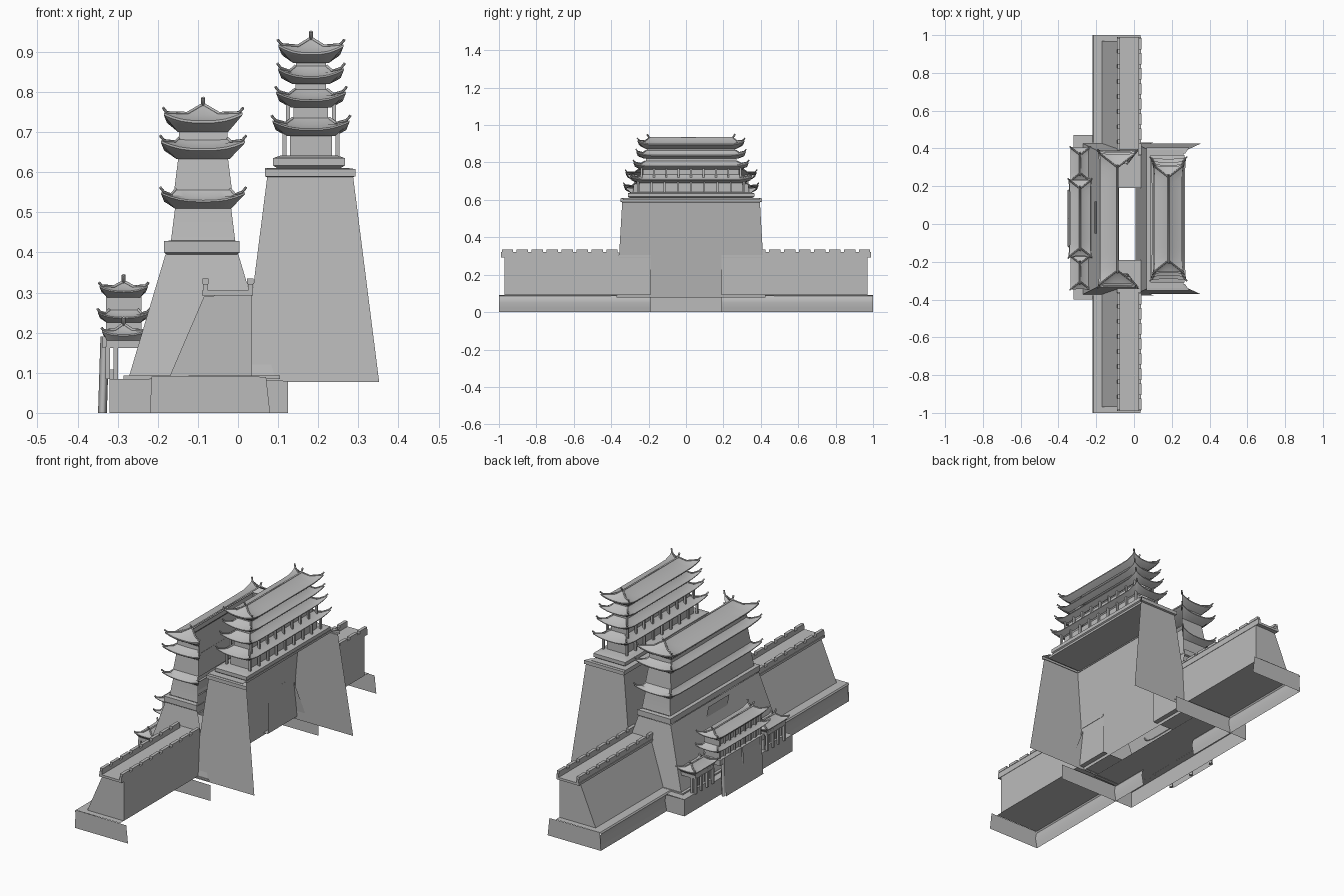
import bpy
import math

if "Cube" in bpy.data.objects:
    bpy.data.objects.remove(bpy.data.objects["Cube"], do_unlink=True)

stone = bpy.data.materials.new("grey_stone")
stone.use_nodes = True
GREY = (0.5, 0.5, 0.5, 1)
stone.diffuse_color = GREY
bsdf = next(n for n in stone.node_tree.nodes if n.type == 'BSDF_PRINCIPLED')
bsdf.inputs["Base Color"].default_value = GREY
bsdf.inputs["Roughness"].default_value = 0.8
made = []
CY = 0.027  # shared centre line of the towers


def mesh(name, verts, faces):
    me = bpy.data.meshes.new(name)
    me.from_pydata(verts, [], faces)
    me.materials.append(stone)
    ob = bpy.data.objects.new(name, me)
    bpy.context.collection.objects.link(ob)
    made.append(ob)
    return ob


def box(name, x0, x1, y0, y1, z0, z1):
    v = [(x, y, z) for x in (x0, x1) for y in (y0, y1) for z in (z0, z1)]
    return mesh(name, v, [(0, 1, 3, 2), (4, 6, 7, 5), (0, 4, 5, 1),
                          (2, 3, 7, 6), (0, 2, 6, 4), (1, 5, 7, 3)])


def sheet(name, profile, y0, y1):
    """Open x-z profile swept along y."""
    v = [(x, y, z) for x, z in profile for y in (y0, y1)]
    f = [(2 * i, 2 * i + 1, 2 * i + 3, 2 * i + 2) for i in range(len(profile) - 1)]
    return mesh(name, v, f)


def plate(name, profile, y):
    """Flat upright panel across the model."""
    return mesh(name, [(x, y, z) for x, z in profile], [tuple(range(len(profile)))])


def loft(name, cx, cy, rings, back=True, top=False):
    """Stack of rectangles (half x, half y, z, corner lift); back=False leaves +x open."""
    n = 10
    verts, faces = [], []
    for hx, hy, z, lift in rings:
        for i in range(4 * n):
            side, step = divmod(i, n)
            t = math.sin((2 * step / n - 1) * math.pi / 2)
            k = abs(t) ** (3 if side % 2 == 0 else 14)
            px, py = hx + 0.4 * lift * k, hy + 0.4 * lift * k
            x, y = [(-t * px, -py), (-px, t * py), (t * px, py), (px, -t * py)][side]
            verts.append((cx + x, cy + y, z + lift * k))
    for r in range(len(rings) - 1):
        for i in range(4 * n if back else 3 * n):
            j = (i + 1) % (4 * n)
            a, b = r * 4 * n, (r + 1) * 4 * n
            faces.append((a + i, b + i, b + j, a + j))
    if top:
        a = (len(rings) - 1) * 4 * n
        faces.append(tuple(range(a + 4 * n - 1, a - 1, -1)))
    return mesh(name, verts, faces)


def tube(name, points, radius):
    cu = bpy.data.curves.new(name, 'CURVE')
    cu.dimensions = '3D'
    cu.bevel_depth, cu.bevel_resolution, cu.use_fill_caps = radius, 0, True
    sp = cu.splines.new('POLY')
    sp.points.add(len(points) - 1)
    for p, co in zip(sp.points, points):
        p.co = (*co, 1)
    cu.materials.append(stone)
    ob = bpy.data.objects.new(name, cu)
    bpy.context.collection.objects.link(ob)


def roof(name, cx, cy, body, eave, z, height, upper=None, lift=0.02, back=True):
    """Curved eaves; upper=None gives a ridge, otherwise the next storey's half sizes."""
    bx, by = body
    ex, ey = eave
    drop = 0.42 * height
    if upper:
        ux, uy = upper
    else:
        ux, uy = 0.003, ey - 0.75 * ex
    mx, my = ux + 0.42 * (ex - ux), uy + 0.42 * (ey - uy)
    zm = z + drop + 0.36 * (height - drop)
    loft(name, cx, cy, [(bx, by, z, 0), (ex * 0.92, ey - ex * 0.08, z + drop * 0.6, lift * 0.7),
                        (ex, ey, z + drop * 0.8, lift), (ex, ey, z + drop, lift),
                        (mx, my, zm, lift * 0.15), (ux, uy, z + height, 0)], back)
    # upturned hip ribs
    for sx in (-1, 1):
        for sy in (-1, 1):
            tube(name + "_hip", [(cx + sx * ux, cy + sy * uy, z + height),
                                 (cx + sx * mx, cy + sy * my, zm + lift * 0.2),
                                 (cx + sx * ex, cy + sy * ey, z + drop + lift),
                                 (cx + sx * (ex + lift * 0.5), cy + sy * (ey + lift * 0.5),
                                  z + drop + lift * 1.6)], 0.004)
    if not upper:
        zr = z + height
        tube(name + "_ridge", [(cx, cy - uy - 0.012, zr + 0.018), (cx, cy - uy, zr),
                               (cx, cy + uy, zr), (cx, cy + uy + 0.012, zr + 0.018)], 0.005)


def row(name, xs, ys, z0, z1, r):
    for x in xs:
        for y in ys:
            box(name, x - r, x + r, y - r, y + r, z0, z1)


def spread(a, b, n):
    return [a + (b - a) * i / (n - 1) for i in range(n)]


# Long plinth and battlemented walls, one at each end
for s, label in ((-1, "front"), (1, "rear")):
    a, b = s * 0.19, s * 1.0
    sheet(label + "_plinth", [(-0.22, 0), (-0.217, 0.02), (-0.211, 0.05), (-0.214, 0.075),
                              (-0.22, 0.085), (-0.215, 0.092), (0.035, 0.092)], a, b)
    plate(label + "_plinth_end", [(-0.22, 0), (0.08, 0), (0.07, 0.09), (-0.215, 0.092)], b)
    wall = [(-0.17, 0.092), (-0.085, 0.29), (0.035, 0.3), (0.035, 0.092)]
    sheet(label + "_wall", wall, a, s * 0.97)
    plate(label + "_wall_end", wall, s * 0.97)
    lo, hi = sorted((s * 0.36, s * 0.99))
    box(label + "_wall_walk", -0.09, 0.037, min(a, s * 0.99), max(a, s * 0.99), 0.293, 0.305)
    for x in (-0.087, 0.025):
        box(label + "_parapet", x, x + 0.012, lo, hi, 0.3, 0.322)
        for y in spread(lo + 0.035, hi - 0.035, 8):
            box(label + "_merlon", x - 0.002, x + 0.014, y - 0.03, y + 0.03, 0.322, 0.335)

# Wide middle plinth, open behind
sheet("middle_plinth", [(-0.32, 0), (-0.32, 0.085), (-0.08, 0.088)], -0.4, 0.47)
for y in (-0.4, 0.47):
    plate("middle_plinth_end", [(-0.32, 0), (0.125, 0), (0.125, 0.08), (-0.32, 0.085)], y)
loft("stepped_footing", -0.09, CY, [(0.195, 0.405, 0.085, 0), (0.195, 0.405, 0.093, 0),
                                    (0.18, 0.4, 0.093, 0)], back=False)

# Main tower: battered base, ledge and three roofed storeys, open behind
X = -0.09
loft("main_tower_base", X, CY, [(0.182, 0.4, 0.09, 0), (0.091, 0.355, 0.395, 0)], back=False)
loft("main_tower_ledge", X, CY, [(0.088, 0.35, 0.395, 0), (0.094, 0.362, 0.4, 0),
                                 (0.094, 0.362, 0.428, 0), (0.077, 0.34, 0.43, 0)], back=False)
X = -0.087
loft("main_tower_body", X, CY, [(0.08, 0.338, 0.43, 0), (0.07, 0.325, 0.51, 0),
                                (0.072, 0.322, 0.555, 0), (0.062, 0.31, 0.635, 0),
                                (0.06, 0.305, 0.71, 0)], back=False)
roof("main_low_roof", X, CY, (0.071, 0.325), (0.097, 0.358), 0.51, 0.048, (0.068, 0.32), back=False)
roof("main_middle_roof", X, CY, (0.066, 0.312), (0.097, 0.352), 0.633, 0.062, (0.05, 0.29), back=False)
roof("main_top_roof", X, CY, (0.062, 0.305), (0.09, 0.342), 0.7, 0.068, back=False)
tube("plaque_frame", [(-0.19, y, z) for y, z in ((-0.05, 0.32), (0.12, 0.32), (0.12, 0.32))], 0.004)
mesh("plaque", [(-0.195, -0.05, 0.32), (-0.195, 0.12, 0.32), (-0.21, 0.12, 0.395), (-0.21, -0.05, 0.395)],
     [(0, 1, 2, 3)])

# Tall tower: battered base open behind, ledges
X = 0.18
loft("tall_tower_base", X, CY, [(0.172, 0.398, 0.077, 0), (0.107, 0.368, 0.59, 0)], back=False)
loft("tall_tower_ledge", X, CY, [(0.105, 0.365, 0.587, 0), (0.113, 0.378, 0.59, 0),
                                 (0.113, 0.378, 0.608, 0), (0.09, 0.345, 0.611, 0)], back=False)
box("tall_tower_floor", 0.067, 0.262, CY - 0.365, CY + 0.365, 0.6, 0.611)
X = 0.177
loft("upper_ledge", X, CY, [(0.075, 0.325, 0.608, 0), (0.09, 0.338, 0.617, 0),
                            (0.09, 0.338, 0.635, 0), (0.07, 0.31, 0.642, 0)], top=True)

# Four roofed storeys with colonnades
X = 0.182
storeys = [("first", 0.64, 0.69, 0.088, 0.318), ("second", 0.715, 0.762, 0.079, 0.3),
           ("third", 0.785, 0.82, 0.074, 0.285), ("fourth", 0.84, 0.873, 0.073, 0.278)]
for i, (label, z0, z1, ex, ey) in enumerate(storeys):
    hx, hy = ex - 0.028, ey - 0.035
    loft(label + "_storey", X, CY, [(hx - 0.008, hy - 0.008, z0, 0), (hx - 0.008, hy - 0.008, z1, 0)])
    if i < 2:
        row(label + "_columns", (X - hx - 0.006, X + hx + 0.006),
            spread(CY - hy, CY + hy, 9), z0, z1 + 0.01, 0.005)
    nxt = storeys[i + 1] if i < 3 else None
    roof(label + "_storey_roof", X, CY, (hx, hy), (ex, ey), z1, 0.045 if nxt else 0.06,
         (nxt[3] - 0.034, nxt[4] - 0.04) if nxt else None)

# Gatehouse: leaning gate wall, posts, slatted gallery and two roofs
X, GY = -0.285, 0.03
mesh("gate_wall", [(-0.352, -0.12, 0), (-0.352, 0.18, 0), (-0.335, 0.18, 0.19), (-0.335, -0.12, 0.19)],
     [(0, 3, 2, 1)])
for y in (-0.12, 0.03, 0.18):
    tube("gate_post", [(-0.338, y, 0), (-0.332, y, 0.19)], 0.011)
box("gate_lintel", -0.338, -0.235, GY - 0.18, GY + 0.18, 0.162, 0.19)
loft("gate_gallery", X, GY, [(0.036, 0.17, 0.19, 0), (0.036, 0.17, 0.29, 0)])
row("gallery_slats", (X - 0.04, X + 0.04), spread(GY - 0.165, GY + 0.165, 9), 0.19, 0.228, 0.004)
roof("gate_low_roof", X, GY, (0.042, 0.178), (0.059, 0.205), 0.225, 0.032, (0.036, 0.172), 0.013)
row("upper_gallery_slats", (X - 0.04, X + 0.04), spread(GY - 0.165, GY + 0.165, 9), 0.255, 0.292, 0.004)
roof("gate_top_roof", X, GY, (0.042, 0.175), (0.055, 0.2), 0.288, 0.038, None, 0.013)

# Open side pavilions flanking the gatehouse
for label, y0, y1 in (("front", -0.345, -0.17), ("rear", 0.23, 0.405)):
    mid, half = (y0 + y1) / 2, (y1 - y0) / 2
    row(label + "_pavilion_posts", (-0.325, -0.305), spread(y0 + 0.02, y1 - 0.02, 4), 0.085, 0.165, 0.006)
    box(label + "_pavilion_rail", -0.322, -0.308, y0 + 0.02, y1 - 0.02, 0.085, 0.108)
    box(label + "_pavilion_beam", -0.328, -0.242, y0 + 0.012, y1 - 0.012, 0.162, 0.18)
    roof(label + "_pavilion_roof", X, mid, (0.042, half - 0.015), (0.05, half), 0.178, 0.042, None, 0.01)

# Keep sharp edges while smoothing curved roofs
bpy.ops.object.select_all(action='DESELECT')
for ob in made:
    ob.select_set(True)
bpy.context.view_layer.objects.active = made[0]
bpy.ops.object.shade_smooth_by_angle(angle=math.radians(32))
